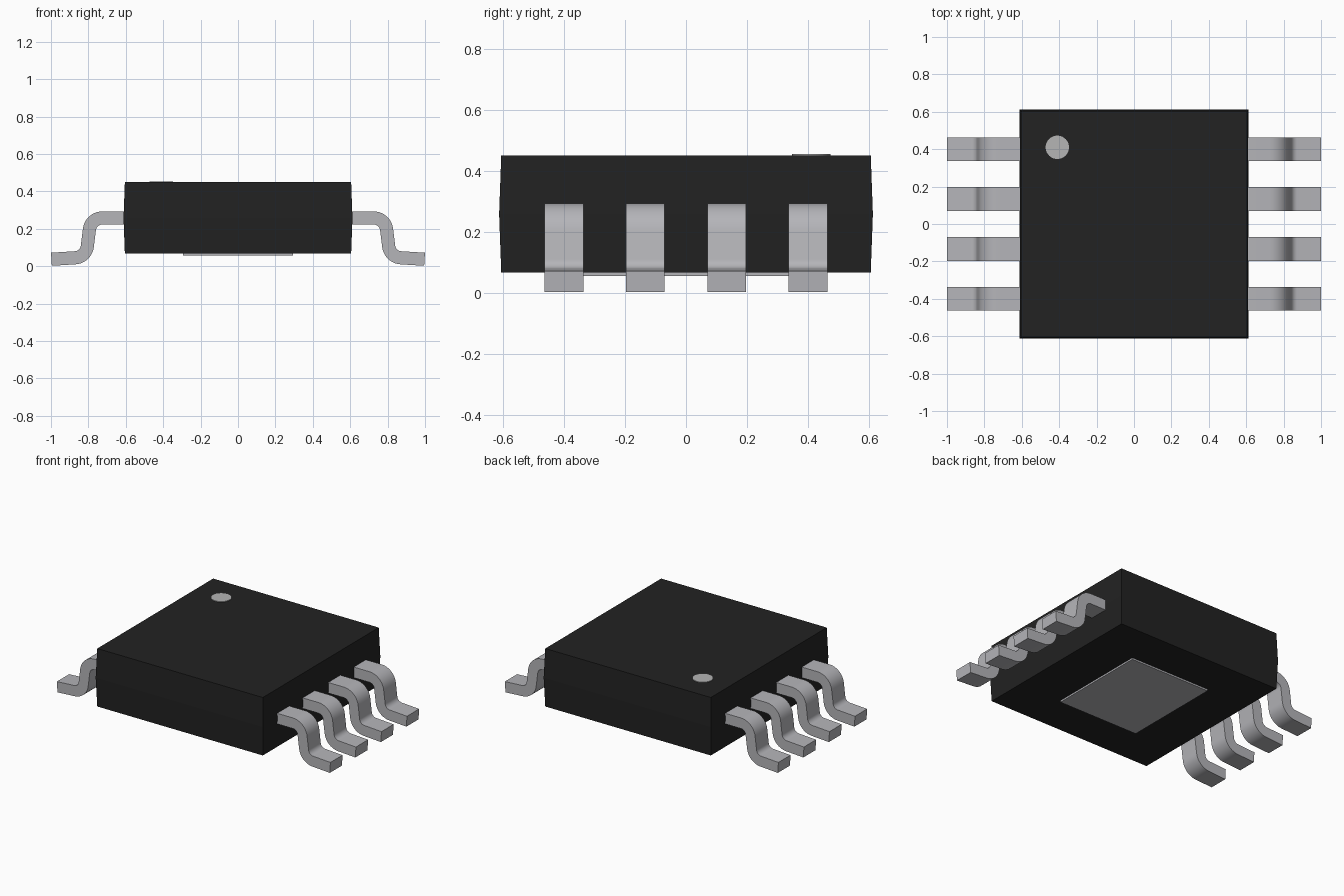
import bpy, bmesh
from math import sin, cos, radians

if "Cube" in bpy.data.objects:
    bpy.data.objects.remove(bpy.data.objects["Cube"])


def material(name, rgb):
    m = bpy.data.materials.new(name)
    m.diffuse_color = (*rgb, 1)
    m.use_nodes = True
    m.node_tree.nodes["Principled BSDF"].inputs["Base Color"].default_value = m.diffuse_color
    return m


BLACK = material("black plastic", (0.016, 0.016, 0.016))
METAL = material("tinned metal", (0.46, 0.46, 0.485))
MARK = material("grey mark", (0.46, 0.46, 0.46))


def finish(name, bm, mat, smooth=False):
    bmesh.ops.recalc_face_normals(bm, faces=bm.faces)
    me = bpy.data.meshes.new(name)
    bm.to_mesh(me)
    bm.free()
    me.materials.append(mat)
    ob = bpy.data.objects.new(name, me)
    bpy.context.collection.objects.link(ob)
    if smooth:
        bpy.ops.object.select_all(action='DESELECT')
        ob.select_set(True)
        bpy.context.view_layer.objects.active = ob
        bpy.ops.object.shade_smooth_by_angle(angle=radians(30))
    return ob


def stack(name, levels, mat):
    """Loft rectangles given as (half x, half y, z)."""
    bm = bmesh.new()
    rings = [[bm.verts.new((sx * hx, sy * hy, z))
              for sx, sy in ((-1, -1), (1, -1), (1, 1), (-1, 1))]
             for hx, hy, z in levels]
    for a, b in zip(rings, rings[1:]):
        for i in range(4):
            j = (i + 1) % 4
            bm.faces.new((a[i], a[j], b[j], b[i]))
    bm.faces.new(rings[0])
    bm.faces.new(rings[-1])
    return finish(name, bm, mat)


# Moulded body, slightly widest at the parting line, and the thermal pad
stack("body", [(0.605, 0.605, 0.067), (0.612, 0.612, 0.258), (0.605, 0.605, 0.45)], BLACK)
stack("thermal_pad", [(0.294, 0.335, 0.056), (0.294, 0.335, 0.072)], METAL)

# Pin one mark: thin disc on top
bm = bmesh.new()
bmesh.ops.create_cone(bm, cap_ends=True, segments=48, radius1=0.0625, radius2=0.0625, depth=0.008)
bmesh.ops.translate(bm, vec=(-0.41, 0.41, 0.450), verts=bm.verts)
finish("pin_one_mark", bm, MARK)


# Gull wing centreline: (x, z, heading in degrees)
def lead_path(steps=10, r=0.07):
    path = [(0.59, 0.258, 0), (0.725, 0.258, 0)]
    for start, end, run in ((0, -83, 0.091), (-83, -3.5, 0.127)):
        x, z, _ = path[-1]
        s = 1 if end > start else -1
        cx, cz = x - s * r * sin(radians(start)), z + s * r * cos(radians(start))
        for k in range(1, steps + 1):
            a = start + (end - start) * k / steps
            path.append((cx + s * r * sin(radians(a)), cz - s * r * cos(radians(a)), a))
        x, z, a = path[-1]
        path.append((x + run * cos(radians(a)), z + run * sin(radians(a)), a))
    return path


def lead(name, side, y, half_w=0.0635, half_t=0.035):
    bm = bmesh.new()
    rings = []
    for x, z, a in lead_path():
        nx, nz = -sin(radians(a)) * half_t, cos(radians(a)) * half_t
        rings.append([bm.verts.new((side * (x + t * nx), y + w * half_w, z + t * nz))
                      for w, t in ((-1, -1), (1, -1), (1, 1), (-1, 1))])
    for a, b in zip(rings, rings[1:]):
        for i in range(4):
            j = (i + 1) % 4
            bm.faces.new((a[i], a[j], b[j], b[i]))
    bm.faces.new(rings[0])
    bm.faces.new(rings[-1])
    finish(name, bm, METAL, smooth=True)


# Four leads on each side
for side, label in ((-1, "left"), (1, "right")):
    for i in range(4):
        lead(f"{label}_lead_{i + 1}", side, (i - 1.5) * 0.2665)
